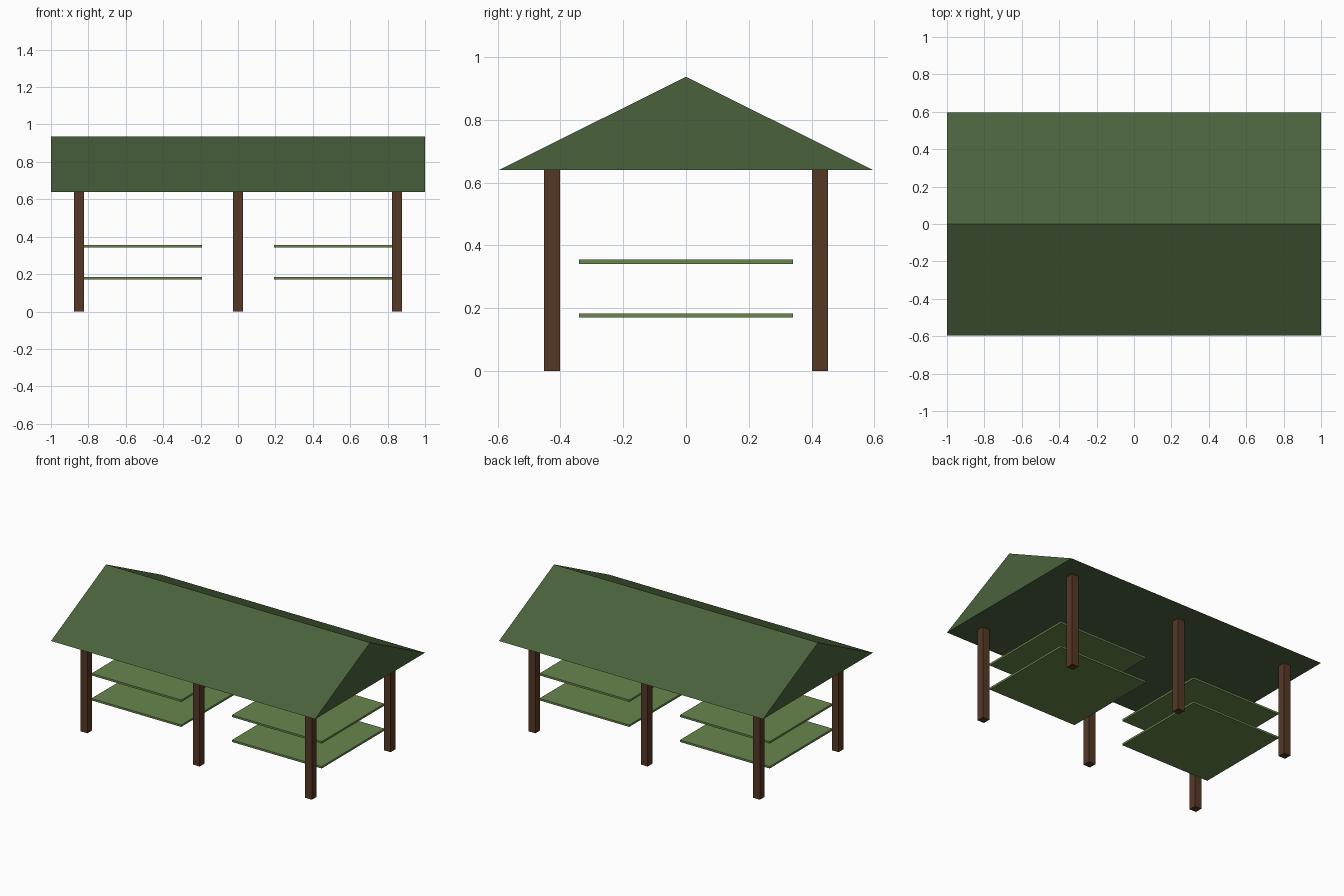
import bpy

if "Cube" in bpy.data.objects:
    bpy.data.objects.remove(bpy.data.objects["Cube"])


def material(name, rgb):
    """Flat material from 0-255 sRGB values."""
    lin = [((c / 255 + 0.055) / 1.055) ** 2.4 for c in rgb]
    m = bpy.data.materials.new(name)
    m.diffuse_color = (*lin, 1)
    m.use_nodes = True
    m.node_tree.nodes["Principled BSDF"].inputs["Base Color"].default_value = m.diffuse_color
    return m


def solid(name, verts, faces, mat):
    mesh = bpy.data.meshes.new(name)
    mesh.from_pydata(verts, [], faces)
    mesh.materials.append(mat)
    obj = bpy.data.objects.new(name, mesh)
    bpy.context.collection.objects.link(obj)
    return obj


def box(name, center, size, mat):
    verts = [tuple(c + s * d / 2 for c, s, d in zip(center, (sx, sy, sz), size))
             for sz in (-1, 1) for sx, sy in ((-1, -1), (1, -1), (1, 1), (-1, 1))]
    faces = [(3, 2, 1, 0), (4, 5, 6, 7), (0, 1, 5, 4),
             (1, 2, 6, 5), (2, 3, 7, 6), (3, 0, 4, 7)]
    return solid(name, verts, faces, mat)


roof_green = material("roof green", (74, 98, 60))
shelf_green = material("shelf green", (104, 134, 77))
wood = material("dark brown wood", (86, 56, 38))

EAVE, RIDGE, HALF_DEPTH = 0.64, 0.937, 0.595

# Solid gable roof with a flat underside
profile = [(-HALF_DEPTH, EAVE), (HALF_DEPTH, EAVE), (0, RIDGE)]
solid("gable_roof", [(x, y, z) for x in (-1, 1) for y, z in profile],
      [(2, 1, 0), (3, 4, 5), (0, 1, 4, 3), (1, 2, 5, 4), (2, 0, 3, 5)], roof_green)

# Three posts along the front and three along the back
for side, y in (("front", -0.426), ("back", 0.426)):
    for place, x in (("left", -0.85), ("middle", 0), ("right", 0.85)):
        box(f"{side}_{place}_post", (x, y, EAVE / 2), (0.051, 0.051, EAVE), wood)

# Two stacked square shelves on each side
for place, x in (("left", -0.532), ("right", 0.532)):
    for level, z in (("lower", 0.177), ("upper", 0.348)):
        box(f"{place}_{level}_shelf", (x, 0, z), (0.68, 0.68, 0.0135), shelf_green)
